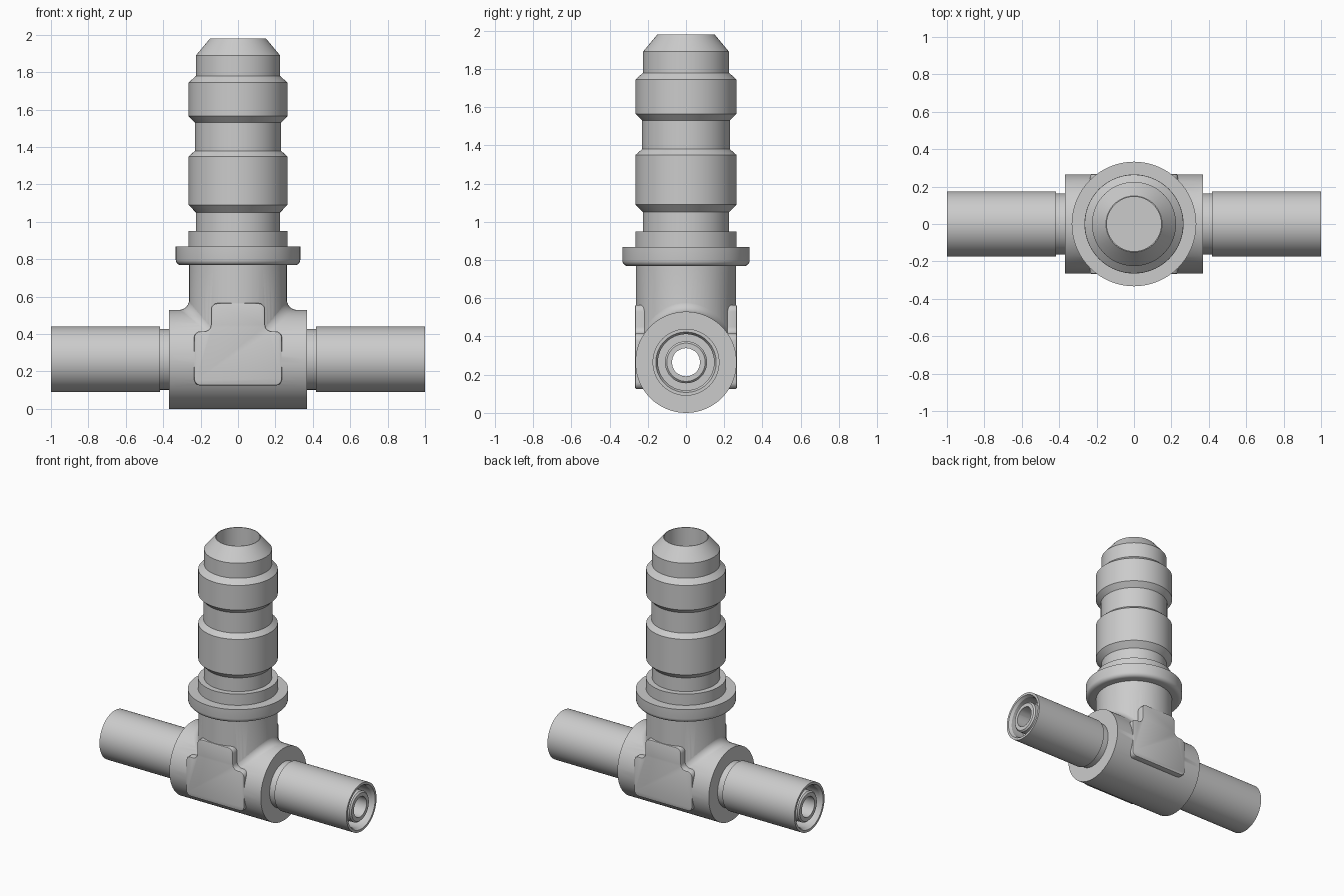
import bpy, bmesh
from math import sin, cos, pi, radians
from mathutils import Matrix

if "Cube" in bpy.data.objects:
    bpy.data.objects.remove(bpy.data.objects["Cube"])

AXIS = 0.265          # height of the cross axis
R_BODY, R_STEM = 0.265, 0.262


def make_object(name, bm):
    bmesh.ops.recalc_face_normals(bm, faces=bm.faces[:])
    mesh = bpy.data.meshes.new(name)
    bm.to_mesh(mesh)
    bm.free()
    ob = bpy.data.objects.new(name, mesh)
    bpy.context.collection.objects.link(ob)
    return ob


def lathe(name, profile, direction=0, n=72):
    """Closed solid turned from (radius, height); direction 0 = z, +1/-1 = along x."""
    bm = bmesh.new()
    rings = [[bm.verts.new((r * cos(2 * pi * i / n), r * sin(2 * pi * i / n), h))
              for i in range(n)] for r, h in profile]
    for a, b in zip(rings, rings[1:]):
        for i in range(n):
            j = (i + 1) % n
            bm.faces.new((a[i], a[j], b[j], b[i]))
    bm.faces.new(rings[0])
    bm.faces.new(rings[-1])
    if direction:
        bm.transform(Matrix.Translation((0, 0, AXIS)) @
                     Matrix.Rotation(direction * pi / 2, 4, 'Y'))
    return make_object(name, bm)


def fillet(name, side):
    """Curved blend between the stem and the cross body on one side."""
    bm = bmesh.new()
    rings = []
    for k in range(33):
        a = radians(-85 + 170 * k / 32)
        y = R_STEM * sin(a)
        ws, wb = R_STEM * cos(a), (R_BODY ** 2 - y * y) ** 0.5
        r = 0.055 * ws / R_STEM
        pts = [(ws * 0.6, wb * 0.6)]
        for i in range(7):
            t = pi + pi / 2 * i / 6
            pts.append((ws + r + r * cos(t) - 0.001, wb + r + r * sin(t) - 0.001))
        rings.append([bm.verts.new((side * x, y, AXIS + z)) for x, z in pts])
    for a, b in zip(rings, rings[1:]):
        for i in range(8):
            j = (i + 1) % 8
            bm.faces.new((a[i], a[j], b[j], b[i]))
    bm.faces.new(rings[0])
    bm.faces.new(rings[-1])
    return make_object(name, bm)


def pad(name, side):
    """Stepped flat plate with rounded corners on the front or back."""
    half = [(0.235, 0.125), (0.235, 0.415), (0.145, 0.415), (0.145, 0.565)]
    outline = half + [(-x, z) for x, z in reversed(half)]
    bm = bmesh.new()
    vs = [bm.verts.new((x, side * 0.18, z)) for x, z in outline]
    bm.faces.new(vs)
    bmesh.ops.bevel(bm, geom=bm.verts[:], offset=0.035, segments=5,
                    profile=0.5, affect='VERTICES')
    ext = bmesh.ops.extrude_face_region(bm, geom=bm.faces[:])["geom"]
    moved = [g for g in ext if isinstance(g, bmesh.types.BMVert)]
    bmesh.ops.translate(bm, verts=moved, vec=(0, side * 0.087, 0))
    rim = [g for g in ext if isinstance(g, bmesh.types.BMEdge)]
    bmesh.ops.bevel(bm, geom=rim, offset=0.008, segments=2, profile=0.5, affect='EDGES')
    return make_object(name, bm)


def combine(base, other, operation):
    mod = base.modifiers.new(operation.title(), 'BOOLEAN')
    mod.object, mod.operation, mod.solver = other, operation, 'EXACT'
    bpy.context.view_layer.objects.active = base
    bpy.ops.object.modifier_apply(modifier=mod.name)
    bpy.data.objects.remove(other, do_unlink=True)


# Cross body
fitting = lathe("tee_fitting", [(R_BODY, -0.37), (R_BODY, 0.37)], 1)

# Barbed stem with rounded flange
flange = [(0.303 + 0.03 * sin(pi / 2 * i / 5), 0.798 - 0.03 * cos(pi / 2 * i / 5))
          for i in range(6)]
stem = lathe("barbed_stem", [
    (R_STEM, AXIS), (R_STEM, 0.768), *flange, (0.333, 0.868), (0.265, 0.868),
    (0.265, 0.95), (0.225, 0.95), (0.225, 1.05), (0.264, 1.09), (0.264, 1.35),
    (0.23, 1.38), (0.23, 1.53), (0.264, 1.565), (0.264, 1.745), (0.225, 1.78),
    (0.225, 1.89), (0.15, 1.98)])
combine(fitting, stem, 'UNION')

# Blends, side pipes with an inner tube, and flat pads
for s in (-1, 1):
    combine(fitting, fillet("stem_blend", s), 'UNION')
    pipe = lathe("side_pipe", [
        (0.163, 0.3), (0.163, 0.418), (0.175, 0.418), (0.175, 1.0), (0.158, 1.0),
        (0.147, 0.98), (0.147, 0.88), (0.11, 0.88), (0.11, 0.98), (0.1, 0.99)], s)
    combine(fitting, pipe, 'UNION')
    combine(fitting, pad("flat_pad", s), 'UNION')

# Bores
combine(fitting, lathe("stem_bore", [(0.145, 0.17), (0.145, 2.1)]), 'DIFFERENCE')
combine(fitting, lathe("cross_bore", [(0.074, -1.1), (0.074, 1.1)], 1, 20), 'DIFFERENCE')

# Smooth shading with crisp edges
bpy.ops.object.select_all(action='DESELECT')
fitting.select_set(True)
bpy.context.view_layer.objects.active = fitting
bpy.ops.object.shade_smooth_by_angle(angle=radians(25))
